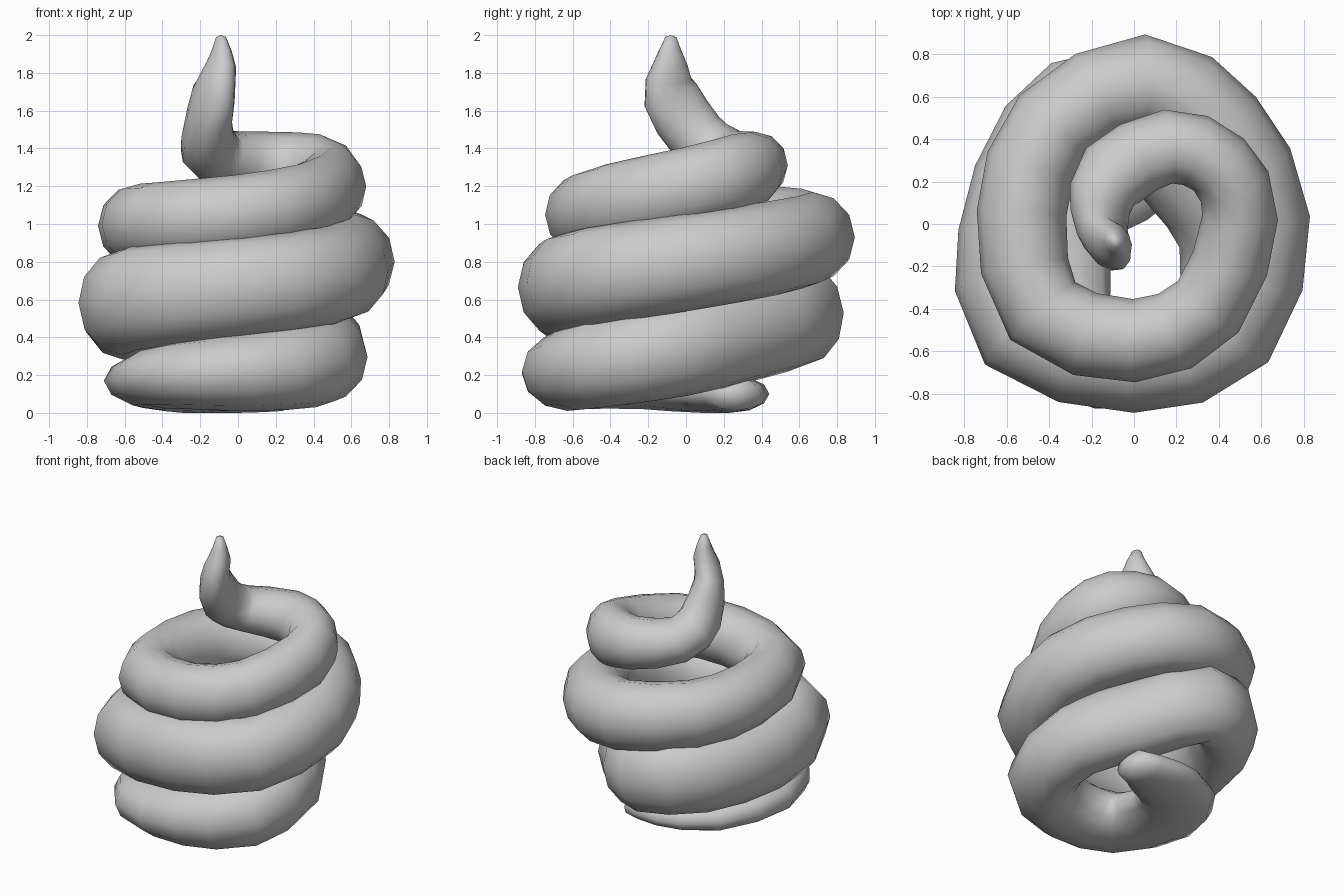
import bpy, bmesh, math
from mathutils import Vector

if "Cube" in bpy.data.objects:
    bpy.data.objects.remove(bpy.data.objects["Cube"])

SIDES = 12   # sides of the tube
STEPS = 2    # rings per path key

# Centre line of the coil, from the flat tail underneath up to the pointed tip
PATH = [Vector(p) for p in [
    (.24, .26, .10), (.0, .23, .10), (-.28, .10, .12), (-.41, -.23, .17),
    (-.29, -.55, .20), (.05, -.63, .22), (.39, -.47, .26), (.44, -.05, .34),
    (.19, .30, .44), (-.10, .61, .53), (-.42, .42, .54), (-.60, -.06, .56),
    (-.54, -.50, .61), (.0, -.66, .665), (.46, -.50, .72), (.60, .02, .80),
    (.40, .45, .87), (.05, .67, .93), (-.38, .46, .97), (-.53, .05, .99),
    (-.43, -.41, 1.01), (.0, -.55, 1.05), (.35, -.39, 1.11), (.50, .03, 1.2),
    (.40, .28, 1.27), (.16, .365, 1.31), (-.10, .23, 1.35), (-.16, .06, 1.46),
    (-.13, -.08, 1.68), (-.09, -.085, 1.84), (-.09, -.08, 1.99)]]

# Tube size along the path: key index, half width, half height
SIZES = [(0, .13, .09), (1, .22, .10), (3, .30, .15), (5, .24, .21),
         (8, .23, .28), (11, .23, .28), (16, .23, .25), (20, .205, .21),
         (24, .17, .21), (26, .18, .15), (28, .10, .165), (29, .075, .10),
         (30, .025, .03)]


def point(t):
    """Smooth curve through the path keys."""
    i = min(int(t), len(PATH) - 2)
    u = t - i
    b, c = PATH[i], PATH[i + 1]
    a = PATH[i - 1] if i else b * 2 - c
    d = PATH[i + 2] if i + 2 < len(PATH) else c * 2 - b
    return .5 * (2 * b + (c - a) * u + (2 * a - 5 * b + 4 * c - d) * u ** 2
                 + (3 * b - a - 3 * c + d) * u ** 3)


def size(t):
    """Half width and half height of the tube at t."""
    for (i, w, h), (j, w2, h2) in zip(SIZES, SIZES[1:]):
        if t <= j:
            f = (t - i) / (j - i)
            return w + (w2 - w) * f, h + (h2 - h) * f
    return SIZES[-1][1:]


# Sweep an oval along the path
bm = bmesh.new()
rings = []
side = Vector((0, 1, 0))
last = len(PATH) - 1
for k in range(last * STEPS + 1):
    t = k / STEPS
    tangent = (point(min(t + .1, last)) - point(max(t - .1, 0))).normalized()
    flat = tangent.cross(Vector((0, 0, 1)))
    if flat.length > .35:
        side = flat.normalized()
    else:
        side = (side - tangent * side.dot(tangent)).normalized()
    up = side.cross(tangent)
    w, h = size(t)
    ring = []
    for s in range(SIDES):
        a = math.tau * s / SIDES
        co = point(t) + side * w * math.cos(a) + up * h * math.sin(a)
        co.z = max(co.z, 0)
        ring.append(bm.verts.new(co))
    rings.append(ring)
for r, q in zip(rings, rings[1:]):
    for s in range(SIDES):
        n = (s + 1) % SIDES
        bm.faces.new((r[s], r[n], q[n], q[s]))

# Closed ends
for ring, end in ((rings[0], PATH[0] + Vector((.05, .0, .0))),
                  (rings[-1], Vector((-.09, -.08, 2.0)))):
    tip = bm.verts.new(end)
    for s in range(SIDES):
        bm.faces.new((ring[s], ring[(s + 1) % SIDES], tip))
bmesh.ops.recalc_face_normals(bm, faces=bm.faces)
for f in bm.faces:
    f.smooth = True

mesh = bpy.data.meshes.new("coiled_swirl")
bm.to_mesh(mesh)
bm.free()
bpy.context.collection.objects.link(bpy.data.objects.new("coiled_swirl", mesh))
